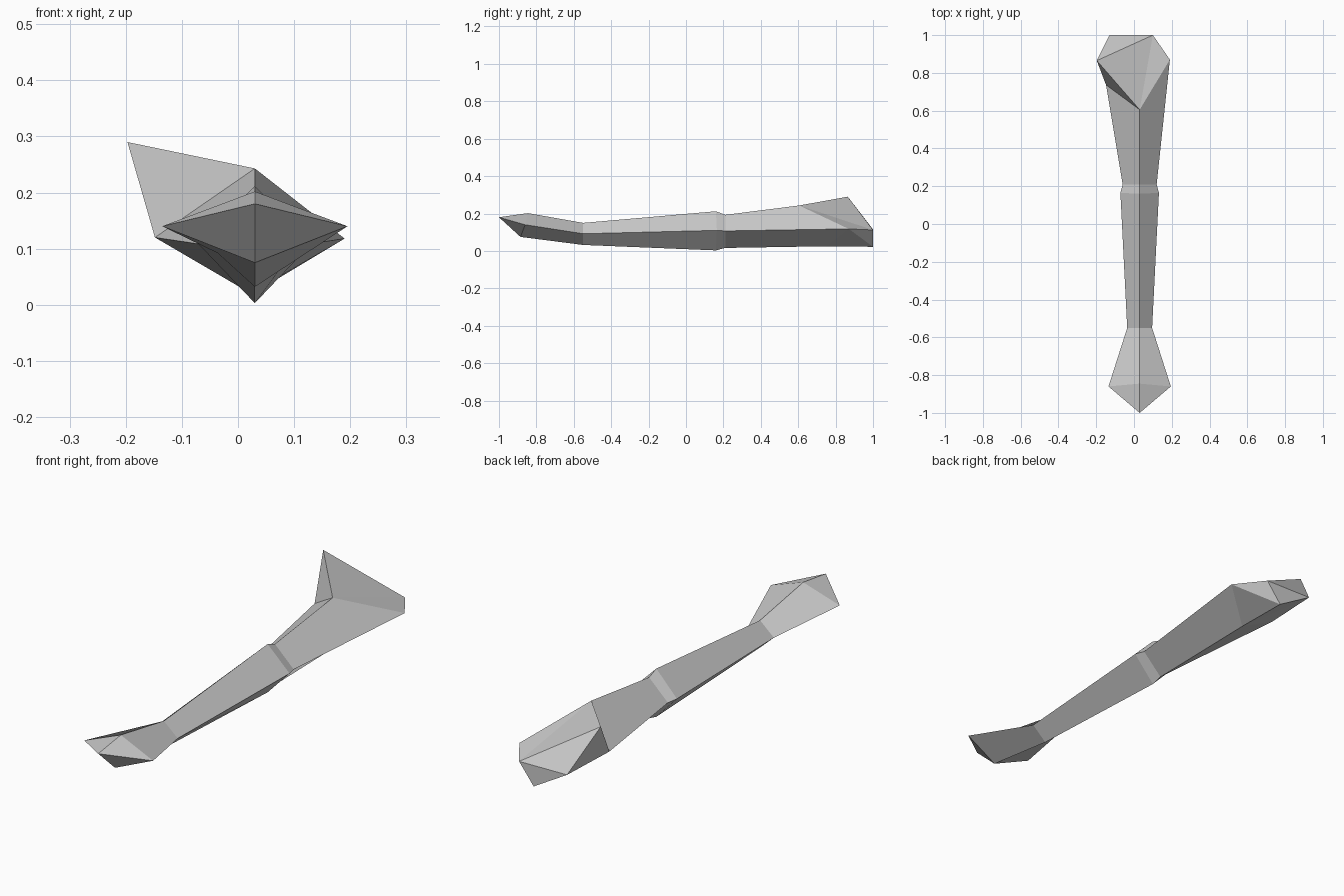
import bpy
import bmesh

if "Cube" in bpy.data.objects:
    bpy.data.objects.remove(bpy.data.objects["Cube"])

CX = 0.03  # ridge line of the limb

mat = bpy.data.materials.new("light grey")
mat.diffuse_color = (0.6, 0.6, 0.6, 1)
mat.use_nodes = True
mat.node_tree.nodes["Principled BSDF"].inputs["Base Color"].default_value = mat.diffuse_color

bm = bmesh.new()


def vert(x, y, z):
    return bm.verts.new((x, y, z))


def ring(half, side_y, side_z, top, bottom):
    """Diamond section: left, top, right, bottom; top and bottom are (y, z)."""
    return [vert(CX - half, side_y, side_z), vert(CX, *top),
            vert(CX + half, side_y, side_z), vert(CX, *bottom)]


def bridge(a, b):
    for i in range(4):
        j = (i + 1) % 4
        bm.faces.new((a[i], a[j], b[j], b[i]))


# Pointed front paddle, narrow neck and raised middle joint
tip = vert(CX, -1.0, 0.18)
rings = [
    ring(0.165, -0.86, 0.14, (-0.845, 0.202), (-0.885, 0.075)),
    ring(0.066, -0.55, 0.092, (-0.55, 0.15), (-0.55, 0.032)),
    ring(0.102, 0.165, 0.11, (0.16, 0.212), (0.16, 0.003)),
    ring(0.090, 0.21, 0.107, (0.21, 0.193), (0.21, 0.016)),
]

# Wide rear section with a raised corner and a triangular end
rear = [vert(-0.148, 0.736, 0.12), vert(CX, 0.605, 0.243),
        vert(0.19, 0.87, 0.118), vert(CX, 0.75, 0.025)]
left, apex, right, keel = rear
spike = vert(-0.197, 0.865, 0.29)
end_right = vert(0.10, 1.0, 0.112)
end_left = vert(-0.13, 1.0, 0.115)
end_low = vert(CX, 1.0, 0.022)

for i in range(4):
    bm.faces.new((tip, rings[0][(i + 1) % 4], rings[0][i]))
sections = rings + [rear]
for a, b in zip(sections, sections[1:]):
    bridge(a, b)
for f in ((left, apex, spike), (apex, end_right, spike), (apex, right, end_right),
          (spike, end_right, end_left), (left, spike, end_left),
          (right, keel, end_low), (right, end_low, end_right),
          (keel, left, end_left), (keel, end_left, end_low),
          (end_right, end_low, end_left)):
    bm.faces.new(f)

bmesh.ops.recalc_face_normals(bm, faces=bm.faces)
mesh = bpy.data.meshes.new("limb")
bm.to_mesh(mesh)
bm.free()
mesh.materials.append(mat)
obj = bpy.data.objects.new("limb", mesh)
bpy.context.collection.objects.link(obj)
